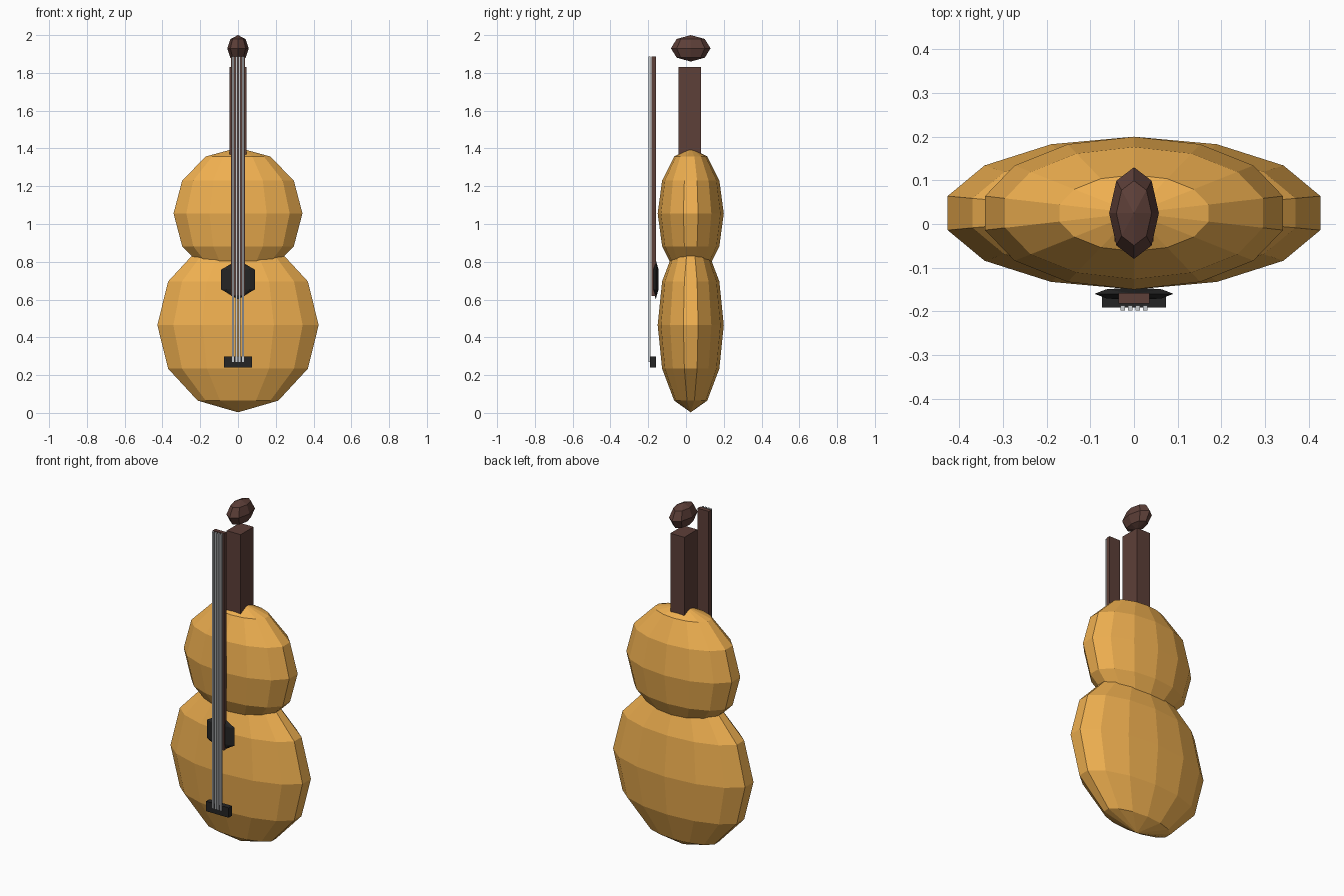
import bpy, bmesh
from mathutils import Matrix, Vector

if "Cube" in bpy.data.objects:
    bpy.data.objects.remove(bpy.data.objects["Cube"])


def material(name, rgb):
    m = bpy.data.materials.new(name)
    m.diffuse_color = (*rgb, 1)
    m.use_nodes = True
    m.node_tree.nodes["Principled BSDF"].inputs["Base Color"].default_value = m.diffuse_color
    return m


VARNISH = material("varnish", (0.86, 0.43, 0.08))
BROWN = material("dark_wood", (0.11, 0.05, 0.04))
EBONY = material("ebony", (0.018, 0.018, 0.018))
STEEL = material("steel", (0.6, 0.62, 0.64))


def finish(bm, name, mat):
    mesh = bpy.data.meshes.new(name)
    bm.to_mesh(mesh)
    bm.free()
    mesh.materials.append(mat)
    ob = bpy.data.objects.new(name, mesh)
    bpy.context.collection.objects.link(ob)
    return ob


def box(name, lo, hi, mat):
    lo, hi = Vector(lo), Vector(hi)
    bm = bmesh.new()
    bmesh.ops.create_cube(bm, size=1, matrix=Matrix.LocRotScale((lo + hi) / 2, None, hi - lo))
    return finish(bm, name, mat)


def ellipsoid(name, centre, radii, segments, rings, mat):
    bm = bmesh.new()
    bmesh.ops.create_uvsphere(bm, u_segments=segments, v_segments=rings, radius=1,
                              matrix=Matrix.LocRotScale(Vector(centre), None, Vector(radii)))
    return finish(bm, name, mat)


# Body: two faceted, flattened bouts
ellipsoid("lower_bout", (0, 0.025, 0.465), (0.438, 0.175, 0.462), 14, 6, VARNISH)
ellipsoid("upper_bout", (0, 0.025, 1.056), (0.35, 0.175, 0.348), 14, 6, VARNISH)

# Neck and scroll
box("neck", (-0.045, -0.04, 1.33), (0.045, 0.08, 1.83), BROWN)
ellipsoid("scroll", (0, 0.025, 1.93), (0.057, 0.105, 0.07), 8, 4, BROWN)

# Fingerboard, sound hole and bridge on the front
box("fingerboard", (-0.036, -0.182, 0.62), (0.036, -0.158, 1.888), BROWN)
ellipsoid("sound_hole", (0, -0.16, 0.706), (0.104, 0.017, 0.104), 8, 3, EBONY)
box("bridge", (-0.073, -0.191, 0.24), (0.073, -0.16, 0.298), EBONY)

# Four strings
for i in range(4):
    x = (i - 1.5) * 0.0174
    box(f"string_{i + 1}", (x - 0.005, -0.198, 0.27), (x + 0.005, -0.187, 1.888), STEEL)
